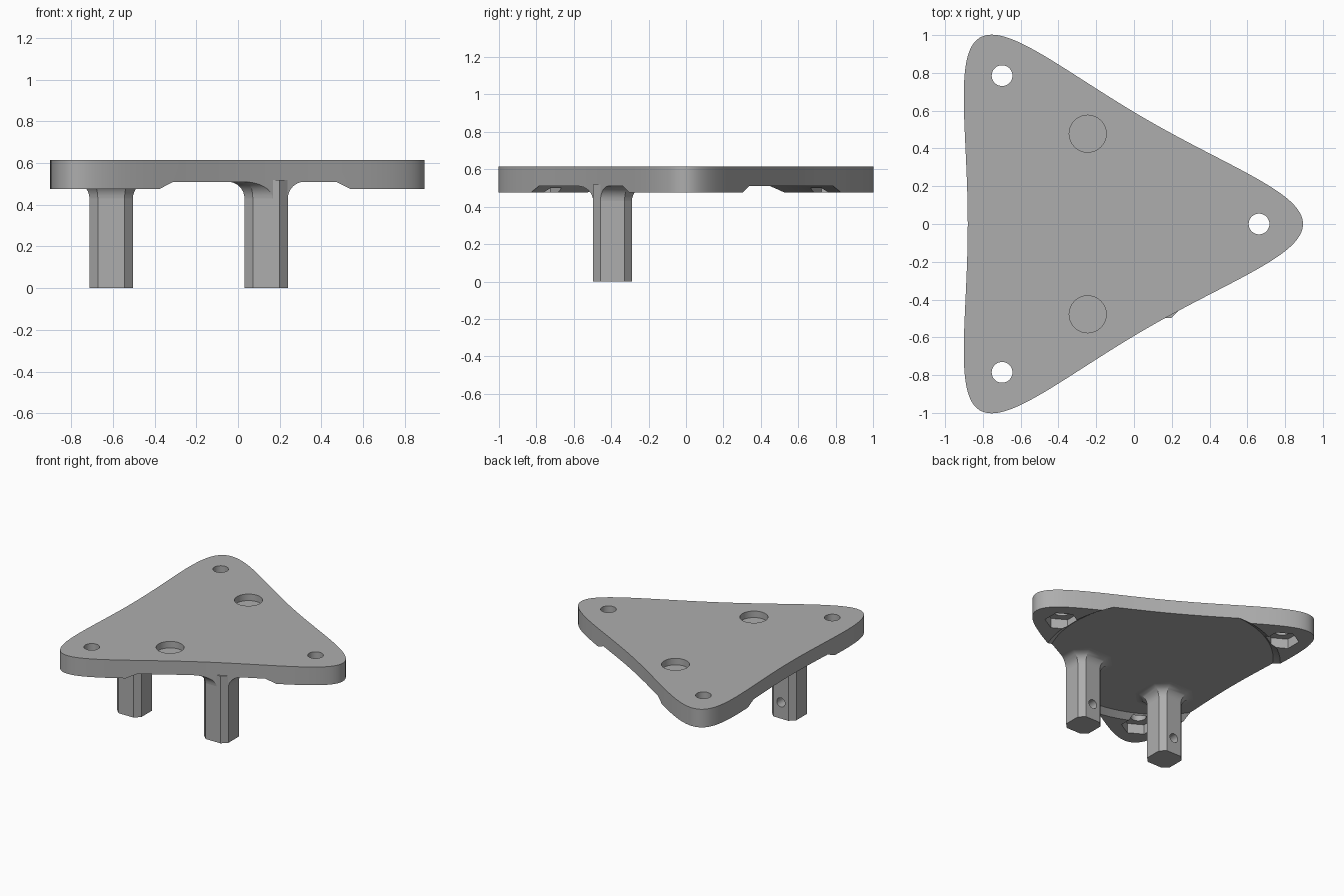
import bpy, bmesh
from math import sin, cos, pi, radians
from mathutils import Vector, Matrix

cube = bpy.data.objects.get("Cube")
if cube:
    bpy.data.objects.remove(cube)

TOP, BOTTOM, WEB = 0.615, 0.475, 0.51      # plate top, pad underside, recessed underside
CENTRE = Vector((-0.245, 0, 0))

grey = bpy.data.materials.new("plain grey")
grey.use_nodes = True
grey.diffuse_color = (0.42, 0.42, 0.42, 1)
grey.node_tree.nodes["Principled BSDF"].inputs["Base Color"].default_value = grey.diffuse_color


def loft(name, rings):
    """Closed solid through equal-length rings of points."""
    bm = bmesh.new()
    loops = [[bm.verts.new(p) for p in ring] for ring in rings]
    for a, b in zip(loops, loops[1:]):
        for i in range(len(a)):
            j = (i + 1) % len(a)
            bm.faces.new((a[i], a[j], b[j], b[i]))
    bm.faces.new(loops[0][::-1])
    bm.faces.new(loops[-1])
    bmesh.ops.recalc_face_normals(bm, faces=bm.faces)
    mesh = bpy.data.meshes.new(name)
    bm.to_mesh(mesh)
    bm.free()
    mesh.materials.append(grey)
    obj = bpy.data.objects.new(name, mesh)
    bpy.context.collection.objects.link(obj)
    return obj


def circle(x, y, z, r, n=48, turn=0.0):
    return [Vector((x + r * cos(2 * pi * i / n + turn), y + r * sin(2 * pi * i / n + turn), z))
            for i in range(n)]


def drum(x, y, z0, z1, r0, r1=None, n=48, turn=0.0):
    r1 = r0 if r1 is None else r1
    return loft("cutter", [circle(x, y, z0, r0, n, turn), circle(x, y, z1, r1, n, turn)])


def carve(obj, cutters, operation="DIFFERENCE"):
    """Apply booleans and drop the cutters."""
    for c in cutters:
        c.hide_render = True
        mod = obj.modifiers.new("carve", "BOOLEAN")
        mod.operation, mod.solver, mod.object = operation, "EXACT", c
    bpy.context.view_layer.update()
    graph = bpy.context.evaluated_depsgraph_get()
    mesh = bpy.data.meshes.new_from_object(obj.evaluated_get(graph))
    obj.modifiers.clear()
    obj.data = mesh
    for c in cutters:
        bpy.data.objects.remove(c)


def smooth(obj):
    obj.data.shade_smooth()
    obj.data.set_sharp_from_angle(angle=radians(25))


# Plate outline: one half-lobe curve, mirrored and turned three times
def outline(z):
    ctrl = [Vector(p) for p in ((1.14, 0, 0), (1.14, 0.165, 0), (0.75, 0.3, 0), (0.3175, 0.55, 0))]
    steps = 24

    def curve(t):
        s = 1 - t
        return (ctrl[0] * s ** 3 + ctrl[1] * 3 * s * s * t
                + ctrl[2] * 3 * s * t * t + ctrl[3] * t ** 3)
    half = [curve(i / steps) for i in range(steps + 1)]
    lobe = [Vector((p.x, -p.y, 0)) for p in half[:0:-1]] + half[:-1]
    pts = []
    for k in range(3):
        spin = Matrix.Rotation(2 * pi * k / 3, 3, "Z")
        pts += [spin @ p + CENTRE + Vector((0, 0, z)) for p in lobe]
    return pts


# Triangular plate with recessed underside, bolt holes, nut pockets and round sockets
plate = loft("plate", [outline(BOTTOM), outline(TOP)])
cutters = [drum(CENTRE.x, 0, WEB - 0.07, WEB, 0.89, 0.79, 96)]
for k in range(3):
    a = 2 * pi * k / 3
    x, y = CENTRE.x + 0.907 * cos(a), 0.907 * sin(a)
    cutters.append(drum(x, y, 0.4, 0.7, 0.055, n=32))
    cutters.append(drum(x, y, 0.4, BOTTOM + 0.075, 0.12, n=6, turn=pi / 6))
for side in (1, -1):
    cutters.append(drum(CENTRE.x, side * 0.478, TOP - 0.05, 0.7, 0.098))
carve(plate, cutters)
smooth(plate)


# Legs: square posts with chamfered corners
def post_ring(x, y, z, grow=0.0):
    h, f = 0.104 + grow, 0.064 + 0.41 * grow
    corners = ((h, -f), (h, f), (f, h), (-f, h), (-h, f), (-h, -f), (-f, -h), (f, -h))
    return [Vector((x + u, y + v, z)) for u, v in corners]


LEG_Y, FLARE = -0.393, 0.08
for name, x in (("right_leg", -0.608), ("left_leg", 0.135)):
    leg = loft(name, [post_ring(x, LEG_Y, 0), post_ring(x, LEG_Y, WEB + 0.008)])
    # Blind cross hole in the back face
    hole = drum(0, 0, 0, 0.2, 0.035, n=32)
    hole.data.transform(Matrix.Translation((x, LEG_Y, 0.125)) @ Matrix.Rotation(-pi / 2, 4, "X"))
    carve(leg, [hole])
    smooth(leg)

    # Rounded flare into the plate, trimmed to the plate outline
    rings = []
    for i in range(9):
        a = pi / 2 * i / 8
        rings.append(post_ring(x, LEG_Y, WEB - FLARE + FLARE * sin(a), FLARE * (1 - cos(a))))
    rings.append(post_ring(x, LEG_Y, WEB + 0.004, FLARE))
    flare = loft(name + "_fillet", rings)
    carve(flare, [loft("cutter", [outline(0.3), outline(0.6)])], "INTERSECT")
    smooth(flare)
